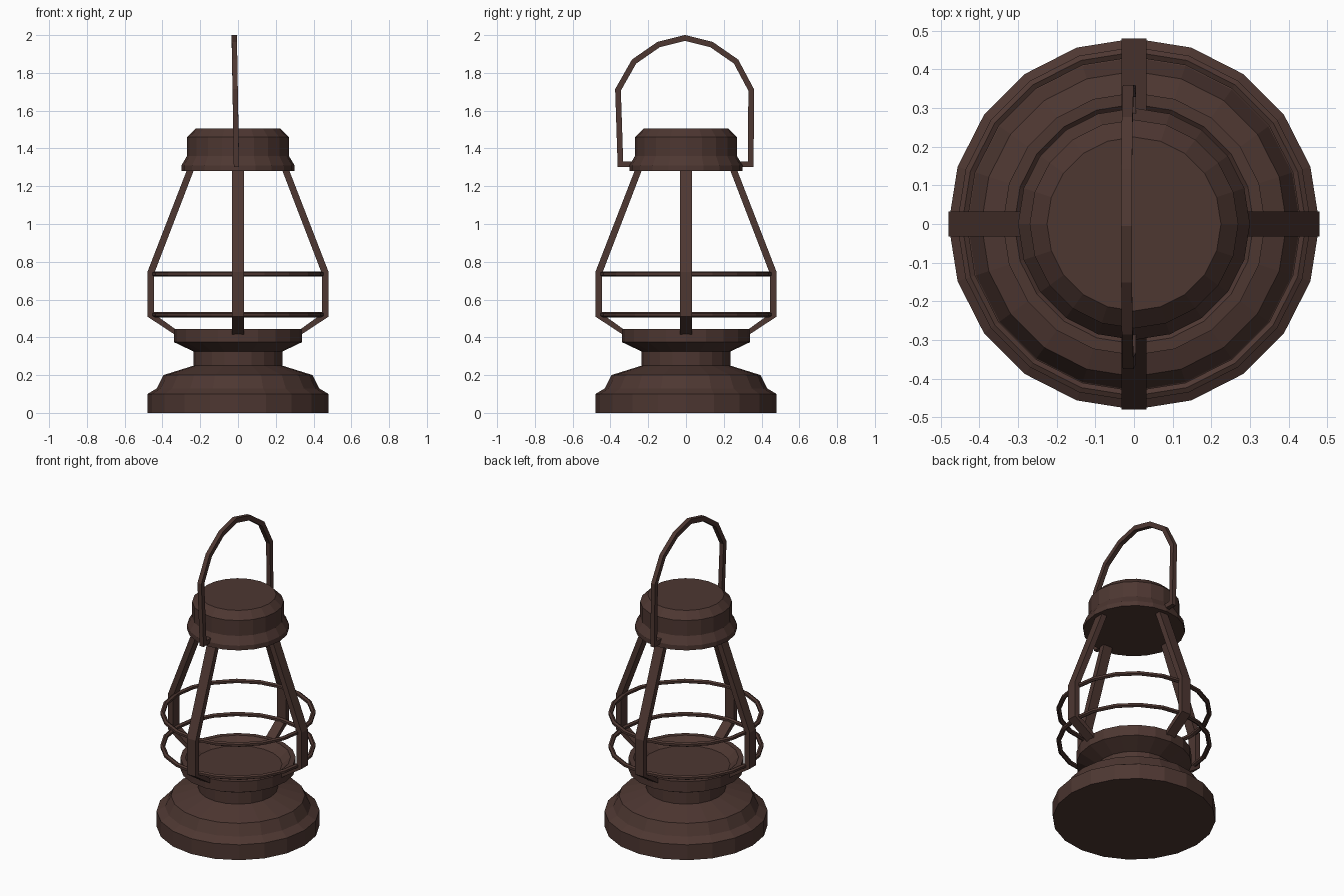
import bpy, bmesh
from math import sin, cos, pi
from mathutils import Vector, Matrix

if "Cube" in bpy.data.objects:
    bpy.data.objects.remove(bpy.data.objects["Cube"])

mat = bpy.data.materials.new("dark_brown_metal")
mat.diffuse_color = (0.075, 0.038, 0.031, 1)
mat.use_nodes = True
mat.node_tree.nodes["Principled BSDF"].inputs["Base Color"].default_value = mat.diffuse_color
SIDES = 20


def finish(name, bm):
    bmesh.ops.remove_doubles(bm, verts=bm.verts, dist=1e-5)
    bmesh.ops.recalc_face_normals(bm, faces=bm.faces)
    me = bpy.data.meshes.new(name)
    bm.to_mesh(me)
    bm.free()
    me.materials.append(mat)
    ob = bpy.data.objects.new(name, me)
    bpy.context.collection.objects.link(ob)
    return ob


def skin(name, loops, closed=False):
    """Bridge successive vertex loops; cap the ends unless closed."""
    bm = bmesh.new()
    rows = [[bm.verts.new(p) for p in loop] for loop in loops]
    n = len(rows[0])
    for i in range(len(rows) if closed else len(rows) - 1):
        a, b = rows[i], rows[(i + 1) % len(rows)]
        for j in range(n):
            k = (j + 1) % n
            bm.faces.new((a[j], a[k], b[k], b[j]))
    if not closed:
        bm.faces.new(rows[0][::-1])
        bm.faces.new(rows[-1])
    return finish(name, bm)


def lathe(name, profile, closed=False):
    loops = [[(r * cos(2 * pi * i / SIDES), r * sin(2 * pi * i / SIDES), z)
              for i in range(SIDES)] for r, z in profile]
    return skin(name, loops, closed)


# Stepped base with a shallow bowl on top
lathe("base", [(0.48, 0), (0.48, 0.10), (0.43, 0.13), (0.395, 0.20),
               (0.235, 0.25), (0.235, 0.325), (0.34, 0.375), (0.34, 0.445),
               (0.31, 0.445), (0.26, 0.40)])

# Lid
lathe("cap", [(0.30, 1.28), (0.30, 1.31), (0.27, 1.36),
              (0.27, 1.46), (0.225, 1.505)])

# Guard rings
for label, z in (("lower", 0.52), ("upper", 0.735)):
    section = [(0.445 + 0.015 * cos(i * pi / 3 + pi / 6),
                z + 0.014 * sin(i * pi / 3 + pi / 6)) for i in range(6)]
    lathe(label + "_guard_ring", section, closed=True)

# Four bent flat struts
outer = [(0.265, 1.30), (0.48, 0.745), (0.48, 0.51), (0.32, 0.405)]
inner = [(0.228, 1.30), (0.445, 0.735), (0.445, 0.525), (0.32, 0.435)]
for i, side in enumerate(("right", "back", "left", "front")):
    loops = [[(ro, -0.032, zo), (ro, 0.032, zo), (ri, 0.032, zi), (ri, -0.032, zi)]
             for (ro, zo), (ri, zi) in zip(outer, inner)]
    strut = skin(side + "_strut", loops)
    strut.data.transform(Matrix.Rotation(i * pi / 2, 4, 'Z'))

# Carrying handle: square rod, leaning slightly to the left
path = [(0.26, 1.317), (0.343, 1.317), (0.345, 1.71), (0.265, 1.86), (0.135, 1.95),
        (-0.005, 1.985), (-0.145, 1.95), (-0.275, 1.86), (-0.36, 1.71),
        (-0.347, 1.317), (-0.26, 1.317)]
pts = [Vector(p) for p in path]
loops = []
for i, p in enumerate(pts):
    d0 = (p - pts[i - 1]).normalized() if i else None
    d1 = (pts[i + 1] - p).normalized() if i < len(pts) - 1 else None
    d0, d1 = d0 or d1, d1 or d0
    t = (d0 + d1).normalized()
    off = Vector((-t.y, t.x)) * 0.015 / max(t.dot(d0), 0.5)
    x = -0.008 - 0.012 * (p.y - 1.3) / 0.7
    a, b = p + off, p - off
    loops.append([(x - 0.014, *a), (x + 0.014, *a), (x + 0.014, *b), (x - 0.014, *b)])
skin("handle", loops)
